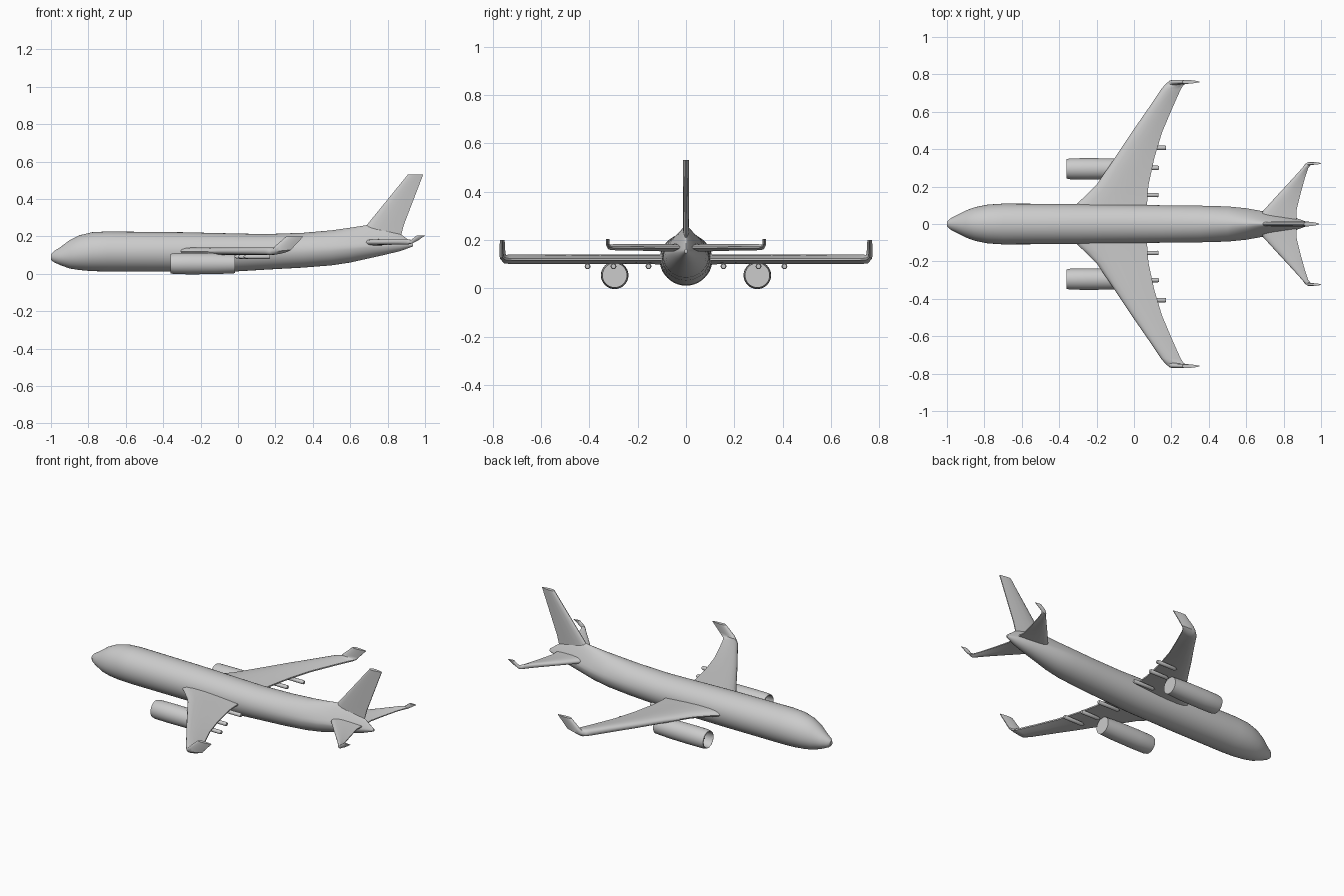
import bpy, bmesh
from math import sin, cos, pi, radians


def loft(name, rings, mirror=False, angle=40):
    """Skin a series of equal-sized point rings, cap both ends."""
    bm = bmesh.new()
    loops = [[bm.verts.new(p) for p in ring] for ring in rings]
    n = len(loops[0])
    for a, b in zip(loops, loops[1:]):
        for i in range(n):
            j = (i + 1) % n
            bm.faces.new((a[i], a[j], b[j], b[i]))
    bm.faces.new(loops[0])
    bm.faces.new(loops[-1])
    bmesh.ops.recalc_face_normals(bm, faces=bm.faces[:])
    me = bpy.data.meshes.new(name)
    bm.to_mesh(me)
    bm.free()
    ob = bpy.data.objects.new(name, me)
    bpy.context.collection.objects.link(ob)
    bpy.ops.object.select_all(action='DESELECT')
    ob.select_set(True)
    bpy.context.view_layer.objects.active = ob
    bpy.ops.object.shade_smooth_by_angle(angle=radians(angle))
    if mirror:
        mod = ob.modifiers.new("mirror", 'MIRROR')
        mod.use_axis = (False, True, False)
    return ob


def tube(name, stations, y, z, n, mirror=True):
    """Round body along x from (x, radius) stations."""
    return loft(name, [[(x, y + r * cos(2 * pi * i / n), z + r * sin(2 * pi * i / n))
                        for i in range(n)] for x, r in stations], mirror)


# (chord fraction, half thickness fraction)
FOIL = [(0, 0), (.02, .45), (.08, .8), (.2, 1), (.4, 1), (.65, .75), (.85, .45), (1, .2)]


def foil_ring(y, z, x0, x1, t, cant):
    """Airfoil section; cant 0 lies flat, 90 stands upright."""
    pts = FOIL + [(f, -h) for f, h in reversed(FOIL[1:])]
    c, s = cos(radians(cant)), sin(radians(cant))
    return [(x0 + f * (x1 - x0), y - h * t / 2 * s, z + h * t / 2 * c) for f, h in pts]


def surface(name, stations, mirror=True):
    return loft(name, [foil_ring(*s) for s in stations], mirror)


# Fuselage: x, half width, bottom, top, height of widest point, top pinch
body = [
    (-1.0, .012, .075, .105, .09, 0), (-.985, .028, .062, .120, .09, 0),
    (-.95, .046, .046, .142, .092, 0), (-.9, .072, .028, .180, .1, 0),
    (-.85, .090, .020, .205, .107, 0), (-.78, .104, .014, .222, .115, 0),
    (-.7, .109, .012, .226, .118, 0), (-.3, .107, .011, .222, .117, 0),
    (0, .103, .013, .215, .115, 0), (.15, .1, .022, .212, .117, 0),
    (.35, .098, .033, .219, .125, .05), (.5, .094, .045, .232, .134, .15),
    (.6, .084, .060, .246, .142, .35), (.69, .068, .080, .260, .15, .6),
    (.78, .051, .1, .243, .152, .65), (.87, .031, .122, .212, .154, .6),
    (.935, .007, .146, .162, .154, .2)]
N = 40
rings = []
for x, w, lo, hi, mid, p in body:
    ring = []
    for i in range(N):
        c, s = cos(2 * pi * i / N), sin(2 * pi * i / N)
        ring.append((x, w * c * (1 - p * max(s, 0)),
                     mid + s * ((hi - mid) if s > 0 else (mid - lo))))
    rings.append(ring)
loft("fuselage", rings)

# Main wings with upturned tips: y, z, leading x, trailing x, thickness, cant
surface("wing", [
    (.04, .12, -.36, .07, .044, 0), (.10, .12, -.315, .07, .042, 0),
    (.15, .12, -.26, .072, .04, 0), (.21, .12, -.2, .078, .04, 0),
    (.35, .12, -.105, .108, .04, 0), (.49, .12, -.012, .15, .04, 0),
    (.62, .12, .078, .205, .04, 0), (.72, .12, .145, .25, .04, 0),
    (.745, .121, .166, .265, .038, 20), (.757, .13, .185, .285, .03, 60),
    (.759, .147, .198, .3, .024, 85), (.76, .2, .258, .35, .02, 90)])

# Tailplanes with small upturned tips
surface("tailplane", [
    (.01, .168, .66, .87, .034, 0), (.07, .168, .69, .868, .032, 0),
    (.16, .169, .772, .89, .028, 0), (.25, .17, .855, .915, .026, 0),
    (.30, .17, .9, .932, .025, 0), (.316, .171, .912, .945, .023, 25),
    (.323, .18, .925, .965, .016, 80), (.324, .204, .955, 1.0, .013, 90)])

# Tail fin
surface("tail_fin", [
    (0, .18, .64, .865, .026, 90), (0, .262, .69, .887, .026, 90),
    (0, .53, .908, .99, .024, 90)], mirror=False)

# Engines with recessed intake
tube("engine", [(-.30, .042), (-.353, .045), (-.362, .048), (-.36, .052),
                (-.34, .056), (-.25, .057), (-.12, .056), (-.015, .051)],
     .295, .054, 32)
tube("engine_spinner", [(-.335, .002), (-.325, .009), (-.298, .016)], .295, .054, 16)

# Flap fairings under the trailing edges
for k, (y, x0, x1) in enumerate([(.155, -.02, .132), (.3, 0, .134), (.407, .03, .172)]):
    tube("flap_fairing_%d" % (k + 1),
         [(x0, .004), (x0 + .015, .011), (x1 - .006, .012), (x1, .009)], y, .091, 14)
